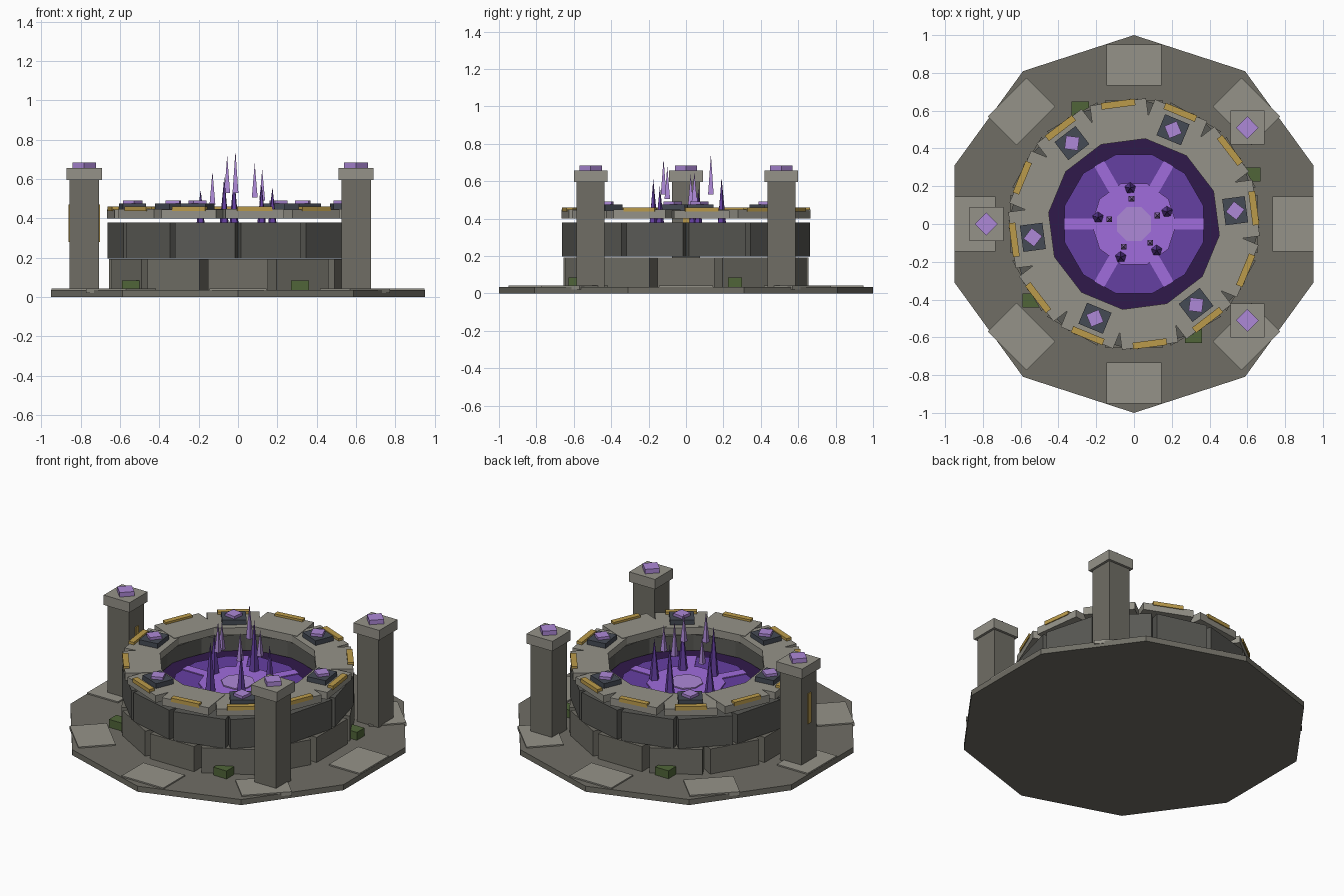
import bpy
from math import radians, cos, sin, pi

if "Cube" in bpy.data.objects:
    bpy.data.objects.remove(bpy.data.objects["Cube"])

def material(name, rgb):
    m = bpy.data.materials.new(name)
    m.diffuse_color = (*rgb, 1)
    m.use_nodes = True
    m.node_tree.nodes["Principled BSDF"].inputs["Base Color"].default_value = m.diffuse_color
    return m

STONE = material("stone", (0.16, 0.155, 0.13))
DARK_STONE = material("dark_stone", (0.10, 0.10, 0.09))
PALE_STONE = material("pale_stone", (0.30, 0.29, 0.25))
SLATE = material("slate", (0.06, 0.07, 0.09))
GOLD = material("gold", (0.50, 0.33, 0.07))
MOSS = material("moss", (0.08, 0.13, 0.04))
DEEP = material("deep_purple", (0.03, 0.01, 0.07))
PURPLE = material("purple", (0.13, 0.05, 0.36))
VIOLET = material("violet", (0.35, 0.15, 0.72))
LILAC = material("lilac", (0.42, 0.25, 0.68))

def finish(name, mat):
    ob = bpy.context.object
    ob.name = name
    ob.data.materials.append(mat)
    return ob

def box(name, x, y, z0, z1, sx, sy, mat, rot=0):
    """Upright box from z0 to z1, turned by rot degrees."""
    bpy.ops.mesh.primitive_cube_add(size=1, location=(x, y, (z0 + z1) / 2),
                                    rotation=(0, 0, radians(rot)))
    ob = finish(name, mat)
    ob.scale = (sx, sy, z1 - z0)
    return ob

def radial_box(name, ang, r, z0, z1, depth, width, mat):
    """Box facing outward at a polar position."""
    a = radians(ang)
    return box(name, r * cos(a), r * sin(a), z0, z1, depth, width, mat, ang)

def prism(name, x, y, z0, z1, r, n, mat, rot=0, top=None):
    """Flat-sided prism or spike; first corner lies at rot degrees."""
    bpy.ops.mesh.primitive_cone_add(vertices=n, radius1=r, radius2=r if top is None else top,
                                    depth=z1 - z0, location=(x, y, (z0 + z1) / 2),
                                    rotation=(0, 0, radians(rot - 90)))
    return finish(name, mat)

# Ten-sided base with paving slabs
prism("base", 0, 0, 0, 0.035, 1.0, 10, STONE, 90)
for k in range(8):
    radial_box("paving_slab", 45 * k, 0.842, 0.02, 0.043, 0.215, 0.29, PALE_STONE)

# Two staggered wall courses and the floating rim
for k in range(12):
    a = 30 * k
    radial_box("lower_block", a, 0.565, 0.03, 0.193, 0.18, 0.305, STONE)
    radial_box("upper_block", a + 15, 0.56, 0.197, 0.38, 0.17, 0.315, DARK_STONE)
    radial_box("rim_block", a + 7.5, 0.546, 0.40, 0.445 + 0.003 * (k % 2), 0.212, 0.30, PALE_STONE)
    radial_box("rim_trim", a + 7.5, 0.64, 0.437, 0.461, 0.035, 0.18, GOLD)

# Gem mounts on the rim
for k in range(6):
    a = 7.5 + 60 * k
    radial_box("gem_plate", a, 0.54, 0.44, 0.475, 0.12, 0.14, SLATE)
    t = radians(a)
    prism("rim_gem", 0.54 * cos(t), 0.54 * sin(t), 0.47, 0.492, 0.05, 4, LILAC, a)

# Glowing pool
prism("pool_bed", 0, 0, 0.25, 0.285, 0.49, 12, DEEP, 22.5)
prism("pool_surface", 0, 0, 0.28, 0.298, 0.38, 12, PURPLE, 15)
prism("pool_centre", 0, 0, 0.29, 0.306, 0.225, 10, VIOLET, 0)
prism("pool_core", 0, 0, 0.30, 0.313, 0.098, 8, LILAC, 22.5)
for k in range(6):
    radial_box("pool_ray", 60 * k, 0.28, 0.29, 0.304, 0.18, 0.06, VIOLET)

# Crystal spikes: x, y, top
for x, y, top in [(-0.19, 0.035, 0.545), (-0.07, -0.175, 0.61), (-0.02, 0.19, 0.62),
                  (0.12, -0.14, 0.575), (0.175, 0.065, 0.56)]:
    prism("dark_spike", x, y, 0.29, top, 0.032, 5, PURPLE, 20, 0)
# Floating shards: x, y, bottom, top
for x, y, z0, z1 in [(-0.13, 0.025, 0.47, 0.64), (-0.055, -0.12, 0.53, 0.72),
                     (-0.013, 0.133, 0.53, 0.745), (0.085, -0.1, 0.505, 0.68),
                     (0.123, 0.045, 0.49, 0.65)]:
    prism("floating_shard", x, y, z0, z1, 0.021, 4, LILAC, 45, 0)

# Three pillars
for x, y in [(0.6, 0.51), (0.6, -0.51), (-0.782, 0)]:
    box("pillar_shaft", x, y, 0.03, 0.597, 0.15, 0.15, STONE)
    box("pillar_cap", x, y, 0.595, 0.657, 0.18, 0.18, PALE_STONE)
    prism("pillar_gem", x, y, 0.65, 0.685, 0.06, 4, LILAC, 0)
box("pillar_inlay", -0.782, 0, 0.28, 0.47, 0.162, 0.03, GOLD)

# Moss tufts at the foot of the wall
for x, y in [(-0.285, 0.61), (0.625, 0.262), (-0.543, -0.405), (0.315, -0.592)]:
    box("moss", x, y, 0.035, 0.085, 0.092, 0.075, MOSS)
